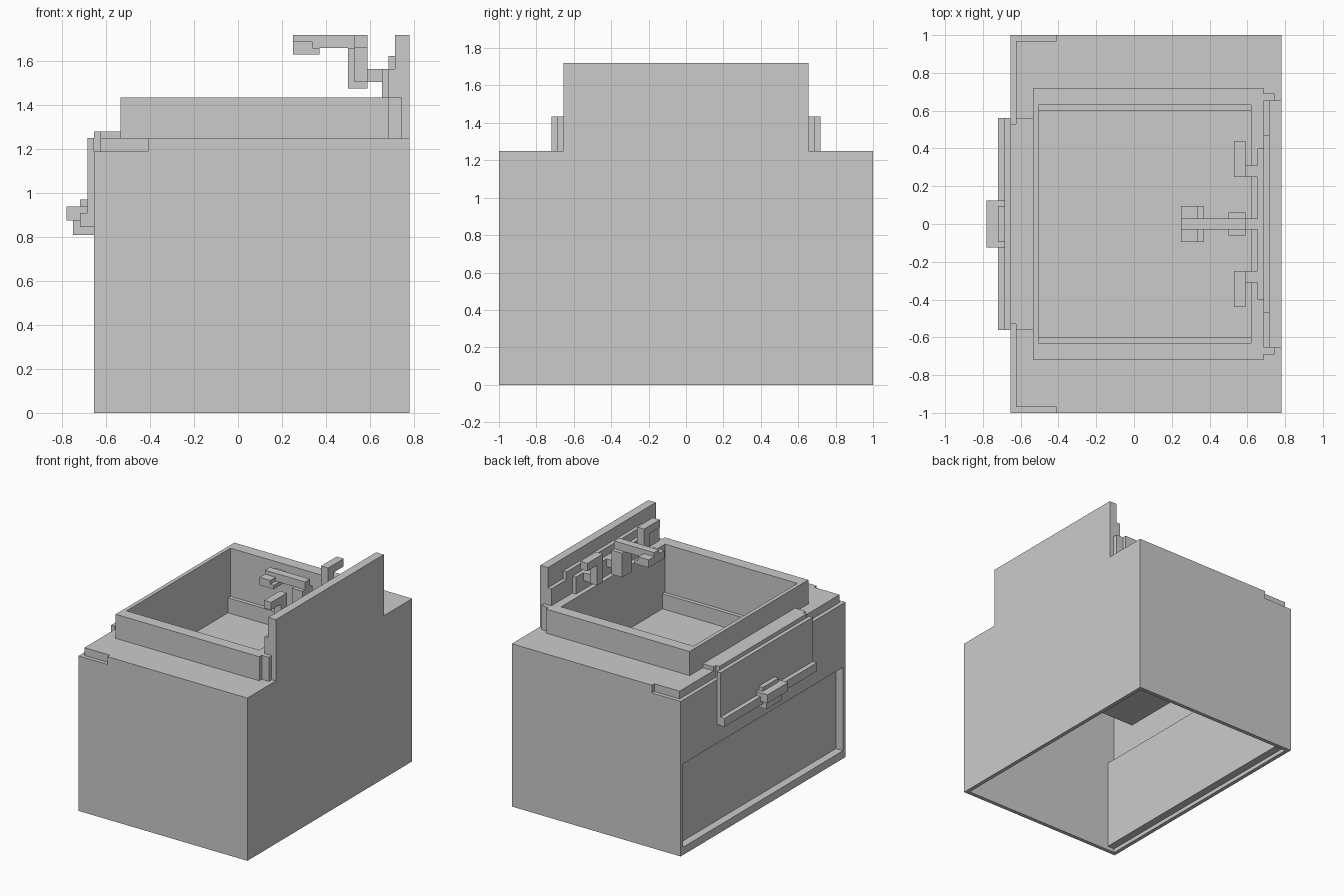
import bpy, bmesh


def part(name, boxes, mirror=False):
    """One object from boxes (x0, x1, y0, y1, z0, z1); mirror also copies them across y = 0."""
    if mirror:
        boxes = boxes + [(a, b, -d, -c, e, f) for a, b, c, d, e, f in boxes]
    bm = bmesh.new()
    for x0, x1, y0, y1, z0, z1 in boxes:
        verts = bmesh.ops.create_cube(bm, size=1)["verts"]
        for v in verts:
            v.co = ((x0 + x1) / 2 + v.co.x * (x1 - x0),
                    (y0 + y1) / 2 + v.co.y * (y1 - y0),
                    (z0 + z1) / 2 + v.co.z * (z1 - z0))
    me = bpy.data.meshes.new(name)
    bm.to_mesh(me)
    bm.free()
    ob = bpy.data.objects.new(name, me)
    bpy.context.collection.objects.link(ob)
    return ob


def ring(x0, x1, y, hx0, hx1, hy, z0, z1):
    """Four boxes around a rectangular hole, symmetric in y."""
    return [(x0, hx0, -y, y, z0, z1), (hx1, x1, -y, y, z0, z1),
            (hx0, hx1, -y, -hy, z0, z1), (hx0, hx1, hy, y, z0, z1)]


# Hollow cabinet, open underneath
part("cabinet_back", [(.75, .78, -1, 1, 0, 1.25)])
part("cabinet_side", [(-.655, .78, .97, 1, 0, 1.19),
                      (-.41, .78, .97, 1, 1.19, 1.25)], mirror=True)
part("cabinet_front", [(-.655, -.625, -.97, .97, 0, .06),
                       (-.655, -.625, -.97, .97, .70, 1.19),
                       (-.655, -.625, -.53, .53, 1.19, 1.25)])
# Stepped-in top corners
part("corner_notch", [(-.625, -.41, .94, .97, 1.16, 1.25),
                      (-.625, -.595, .53, .97, 1.16, 1.25)], mirror=True)
# Recessed toe panel in the lower front
part("recess_panel", [(-.595, -.565, -.97, .97, .03, .73),
                      (-.64, -.58, -.97, .97, .03, .06),
                      (-.64, -.58, -.97, .97, .70, .73)])
part("countertop", ring(-.625, .78, .97, -.505, .62, .63, 1.22, 1.25))

# Drawer with rail and handle
part("drawer_front", [(-.685, -.655, -.56, .56, .845, 1.25)])
part("drawer_rail", [(-.72, -.655, -.56, .56, .845, .91)])
part("drawer_handle", [(-.78, -.685, -.125, .125, .875, .94),
                       (-.72, -.685, -.095, .095, .94, .97),
                       (-.75, -.655, -.095, .095, .81, .875)])
part("front_ledge", [(-.625, -.53, -.56, .56, 1.25, 1.28),
                     (-.655, -.625, -.53, .53, 1.25, 1.28)])

# Basin
part("basin_rim", ring(-.535, .685, .72, -.505, .62, .63, 1.25, 1.435))
part("basin_bowl", ring(-.535, .65, .66, -.505, .62, .63, .90, 1.25)
     + [(-.505, .62, -.63, .63, .90, .95)])
part("basin_step", [(-.505, .62, .60, .63, .95, 1.065)], mirror=True)

# Backsplash with stepped strips
part("backsplash", [(.715, .78, -.655, .655, 1.25, 1.72)])
part("backsplash_base", [(.685, .745, -.69, .69, 1.25, 1.435)])
part("backsplash_strip", [(.685, .715, -.655, .655, 1.435, 1.565),
                          (.685, .715, -.47, .47, 1.565, 1.625)])
part("tap_mount", [(.655, .685, -.40, .40, 1.435, 1.565)])

# Taps
part("tap_handle", [(.59, .655, .25, .31, 1.505, 1.565),
                    (.53, .59, .25, .32, 1.505, 1.66),
                    (.53, .59, .25, .44, 1.66, 1.72)], mirror=True)
part("spout", [(.59, .655, -.03, .03, 1.505, 1.565),
               (.50, .59, -.06, .06, 1.475, 1.66),
               (.25, .59, -.03, .03, 1.66, 1.72),
               (.25, .34, -.095, .095, 1.63, 1.69),
               (.34, .37, -.095, .095, 1.63, 1.66)])
